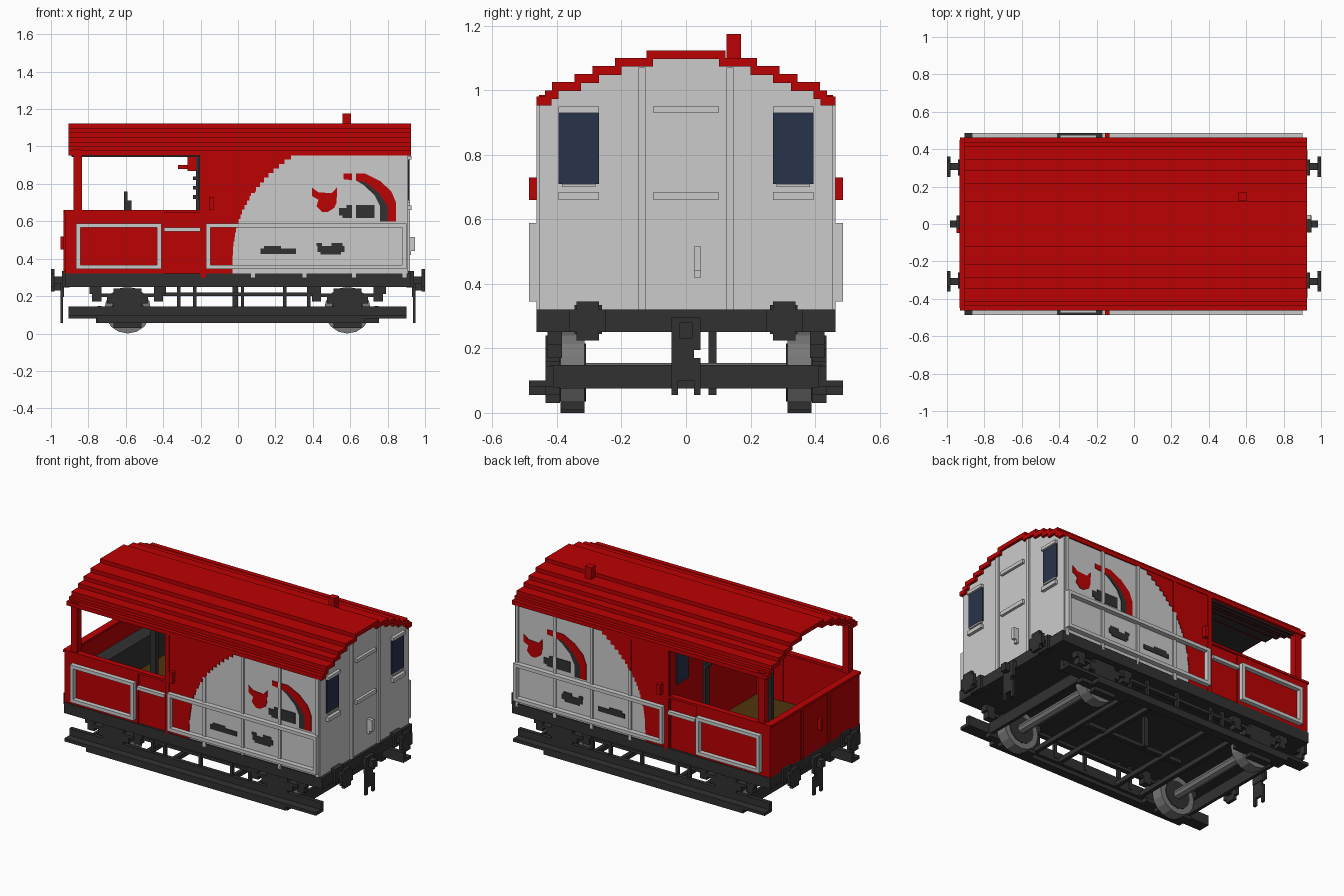
import bpy, bmesh, math
from mathutils import Matrix

cube = bpy.data.objects.get("Cube")
if cube:
    bpy.data.objects.remove(cube)


def material(name, r, g, b):
    m = bpy.data.materials.new(name)
    m.use_nodes = True
    m.diffuse_color = (r, g, b, 1)
    m.node_tree.nodes["Principled BSDF"].inputs["Base Color"].default_value = (r, g, b, 1)
    return m


RED = material("signal red", .5, .0005, .001)
GREY = material("light grey", .6, .6, .6)
DARK = material("dark iron", .031, .031, .031)
STEEL = material("wheel steel", .19, .19, .19)
GLASS = material("window blue", .022, .033, .07)
WOOD = material("floor brown", .08, .036, .004)

HALF = .463          # half width over the ribs
WALL = .455          # half width of the wall panels
EAVE = .955          # top of the side walls
FLOOR = .32          # top of the underframe
PORCH = -.2          # where the cabin starts
END = .908           # cabin end wall


def finish(name, bm, mat):
    bmesh.ops.recalc_face_normals(bm, faces=bm.faces)
    mesh = bpy.data.meshes.new(name)
    bm.to_mesh(mesh)
    bm.free()
    mesh.materials.append(mat)
    ob = bpy.data.objects.new(name, mesh)
    bpy.context.collection.objects.link(ob)
    return ob


def boxes(name, mat, *specs, mirror=""):
    """Boxes given as x0, x1, y0, y1, z0, z1, repeated across the named axes."""
    bm = bmesh.new()
    for x0, x1, y0, y1, z0, z1 in specs:
        for sx in ((1, -1) if "x" in mirror else (1,)):
            for sy in ((1, -1) if "y" in mirror else (1,)):
                place = Matrix.Translation((sx * (x0 + x1) / 2, sy * (y0 + y1) / 2, (z0 + z1) / 2))
                size = Matrix.Diagonal((x1 - x0, y1 - y0, z1 - z0, 1))
                bmesh.ops.create_cube(bm, size=1, matrix=place @ size)
    return finish(name, bm, mat)


def prism(name, mat, outline, axis, a, b):
    """Extrude a flat outline along x (outline is y, z) or along y (outline is x, z)."""
    bm = bmesh.new()
    put = (lambda p, d: (d, p[0], p[1])) if axis == "x" else (lambda p, d: (p[0], d, p[1]))
    face = bm.faces.new([bm.verts.new(put(p, a)) for p in outline])
    moved = bmesh.ops.extrude_face_region(bm, geom=[face])["geom"]
    shift = (b - a, 0, 0) if axis == "x" else (0, b - a, 0)
    bmesh.ops.translate(bm, vec=shift, verts=[v for v in moved if isinstance(v, bmesh.types.BMVert)])
    return finish(name, bm, mat)


def discs(name, mat, x, z, *specs):
    """Upright discs on a shared axle line, given as y, radius, depth, segments."""
    bm = bmesh.new()
    for y, radius, depth, segments in specs:
        turn = Matrix.Translation((x, y, z)) @ Matrix.Rotation(math.pi / 2, 4, "X")
        bmesh.ops.create_cone(bm, cap_ends=True, segments=segments, radius1=radius,
                              radius2=radius, depth=depth, matrix=turn)
    return finish(name, bm, mat)


def frame(x0, x1, z0, z1, t, y0, y1):
    return [(x0, x1, y0, y1, z1 - t, z1), (x0, x1, y0, y1, z0, z0 + t),
            (x0, x0 + t, y0, y1, z0 + t, z1 - t), (x1 - t, x1, y0, y1, z0 + t, z1 - t)]


# Stepped roof, its dark lining over the porch, and the chimney
steps = [(.122, 1.124), (.22, 1.1), (.29, 1.075), (.345, 1.05), (.415, 1.025), (.437, 1.0), (HALF, .98)]
roof, lining, inner = [], [], 0
for outer, top in steps:
    roof.append((-.905, .925, max(inner - .02, 0), outer, top - .027, top))
    lining.append((-.89, PORCH, inner, outer - .02, top - .037, top - .027))
    inner = outer
boxes("roof", RED, *roof, mirror="y")
boxes("porch_ceiling", DARK, *lining, mirror="y")
boxes("chimney", RED, (.56, .605, .125, .17, 1.08, 1.175))

# Cabin body, following the roof steps
half = [(WALL, FLOOR)]
for i in range(len(steps) - 1, -1, -1):
    y, z = steps[i]
    half.append((y - HALF + WALL, z - .015))
    if i:
        half.append((steps[i - 1][0] - HALF + WALL, z - .015))
profile = half + [(-y, z) for y, z in reversed(half)]
prism("cabin_body", GREY, profile, "x", PORCH, END)
prism("cabin_porch_wall", RED, profile, "x", PORCH - .006, PORCH)


# Red paint sweeping back over the cabin sides in small steps
def sweep(z):
    return -.03 + .33 * ((z - FLOOR) / (EAVE - FLOOR)) ** 2.8


paint = [(PORCH, FLOOR)]
rows = 26
rise = (EAVE - FLOOR) / rows
for i in range(rows):
    x = sweep(FLOOR + (i + .5) * rise)
    paint += [(x, FLOOR + i * rise), (x, FLOOR + (i + 1) * rise)]
paint.append((PORCH, EAVE))

# Painted shapes on the sides: splash, arch and dark patches
splash = [(.395, .78), (.43, .755), (.5, .75), (.53, .782), (.527, .7), (.515, .672),
          (.48, .65), (.45, .65), (.42, .68), (.43, .715), (.395, .735)]
arch = [(.565, .855), (.68, .855), (.76, .815), (.82, .76), (.845, .7), (.845, .6),
        (.8, .6), (.8, .68), (.755, .75), (.68, .81), (.565, .825)]
shade = [(.62, .825), (.68, .81), (.755, .75), (.8, .68), (.8, .6), (.76, .6), (.76, .68), (.73, .74), (.67, .795)]
patch = [(.56, .618), (.73, .618), (.73, .688), (.58, .688), (.58, .67), (.54, .67), (.54, .63), (.56, .63)]
for side, s in (("right", -1), ("left", 1)):
    a, b = s * WALL, s * (WALL + .004)
    prism(side + "_red_sweep", RED, paint, "y", a, b)
    for label, mat, shape in (("splash", RED, splash), ("arch", RED, arch),
                              ("arch_shade", DARK, shade), ("patch", DARK, patch)):
        turned = shape if s < 0 else [(1.24 - x, z) for x, z in shape]
        prism(side + "_" + label, mat, turned, "y", a, b)
boxes("lower_dark_patches", DARK, (.12, .31, WALL, WALL + .004, .425, .455),
      (.14, .23, WALL, WALL + .004, .455, .468), (.425, .57, WALL, WALL + .004, .435, .467),
      (.44, .55, WALL, WALL + .004, .422, .435), (.42, .45, WALL, WALL + .004, .467, .485),
      (.5, .56, WALL, WALL + .004, .467, .485), mirror="y")

# Wall ribs, coloured by the paint line
boxes("grey_ribs", GREY, (.07, .09, .44, HALF, .3, .75),
      *[(x, x + .02, .44, HALF, .3, EAVE) for x in (.345, .61, .88)], mirror="y")
boxes("red_ribs", RED, (.07, .09, .44, HALF, .75, EAVE),
      (PORCH, PORCH + .03, .44, HALF, .3, EAVE),
      (-.155, -.13, .44, .487, .66, .73), mirror="y")

# Hand rails along the sides
boxes("side_rails", GREY, *frame(-.865, -.41, .345, .588, .022, WALL, .487),
      *frame(-.17, .9, .345, .588, .022, WALL, .487),
      (-.395, PORCH, .44, .475, .545, .566), mirror="y")

# Cabin end: windows, ledges, ribs and handle
boxes("end_windows", GLASS, (END, END + .006, .27, .395, .71, .93), mirror="y")
boxes("end_window_ledges", GREY, (END, END + .02, .27, .395, .93, .95),
      (END, END + .02, .27, .395, .66, .685), (END, END + .012, .28, .385, .7, .71),
      (END, END + .011, .125, .147, FLOOR, 1.07), mirror="y")
boxes("end_ledges", GREY, (END, .925, -.1, .1, .93, .952), (END, .925, -.1, .1, .66, .685))
boxes("end_handle", GREY, (END, .945, .025, .047, .44, .515), (END, .925, .025, .047, .42, .44))
boxes("porch_wall_windows", GLASS, (PORCH - .012, PORCH - .005, .27, .395, .71, .93), mirror="y")

# Open porch
boxes("porch_sides", RED, (-.925, -.395, .435, WALL + .003, FLOOR, .645),
      (-.395, PORCH, .43, .45, FLOOR, .645),
      (-.93, PORCH, .425, HALF, .645, .66), mirror="y")
boxes("porch_end", RED, (-.925, -.895, -.45, .45, FLOOR, .645), (-.932, -.885, -.45, .45, .645, .66),
      (-.95, -.92, -.047, -.025, .45, .52))
boxes("porch_end_ribs", RED, (-.932, -.92, .125, .147, FLOOR, .645), mirror="y")
boxes("porch_posts", RED, (-.88, -.835, .41, .455, .65, .985), mirror="y")
boxes("porch_floor", WOOD, (-.9, PORCH, -.44, .44, FLOOR - .01, FLOOR + .015))
boxes("porch_bench", DARK, (-.896, -.8, -.25, .43, FLOOR, .52))
boxes("brake_stand", DARK, (-.61, -.59, -.03, .0, FLOOR, .76), (-.595, -.57, -.03, .0, FLOOR, .71))
boxes("porch_pipe", DARK, (-.225, PORCH, .08, .12, FLOOR, 1.04),
      *[(-.24, -.22, .075, .125, z, z + .02) for z in (.72, .77, .82)])
boxes("porch_lamp", RED, (-.27, -.225, .08, .12, .87, .945), (-.32, -.27, .09, .11, .88, .9))

# Underframe
boxes("underframe", DARK, (-.925, .925, -HALF, HALF, .25, FLOOR))
boxes("frame_beams", DARK, (-.41, .41, .39, .42, .2, .22), mirror="y")
boxes("cross_beams", DARK, *[(x, x + .025, -.42, .42, .08, .11) for x in (.2, .385)],
      (.73, .75, -.42, .42, .075, .148), mirror="x")
boxes("brake_hanger", DARK, (-.03, .0, .07, .095, .055, .25), (-.35, .35, -.02, .01, .1, .125))

# Footboards with their hangers
boxes("footboards", DARK, (-.905, .9, .41, .435, .08, .145), (-.905, .9, .42, .487, .08, .1),
      (-.75, .68, .43, .487, .055, .08), mirror="y")
boxes("footboard_hangers", DARK, *[(x, x + .018, .405, .425, .1, .25) for x in (-.325, -.24, .015, .24, .37)],
      mirror="y")

# Wheels and axles
for place, x in (("rear", -.59), ("front", .585)):
    discs(place + "_wheelset", STEEL, x, .125, (.352, .125, .075, 16), (-.352, .125, .075, 16), (0, .03, .7, 8))
    discs(place + "_wheel_faces", DARK, x, .125, (.352, .09, .083, 12), (-.352, .09, .083, 12))

    # Axle boxes, leaf springs and guards
    shapes = []
    for reach, z0, z1 in ((.17, .055, .08), (.075, .03, .24), (.11, .16, .2), (.15, .195, .215)):
        shapes.append((x - reach, x + reach, .39, .436, z0, z1))
    for s in (-1, 1):
        shapes.append((x + s * .165 - .025, x + s * .165 + .025, .385, .43, .17, .25))
        shapes.append((x + s * .19 - .015, x + s * .19 + .015, .385, .43, .21, .25))
    boxes(place + "_axle_springs", DARK, *shapes, mirror="y")

# Buffers
boxes("buffers", DARK, (.9, .94, .26, .345, .245, .335), (.92, .985, .288, .325, .265, .305),
      (.98, 1.0, .27, .34, .225, .345), (.98, 1.0, .25, .362, .25, FLOOR), mirror="xy")

# Coupling hooks and chains
boxes("couplings", DARK, (.92, .95, -.045, .045, .25, .295), (.94, .985, -.02, .02, .23, .28),
      (.93, .95, -.045, .045, .195, .25), (.935, .95, -.045, -.025, .055, .2),
      (.935, .95, .025, .045, .055, .17), (.935, .95, -.025, .025, .1, .15),
      (.935, .95, -.025, .025, .15, .2), mirror="x")
